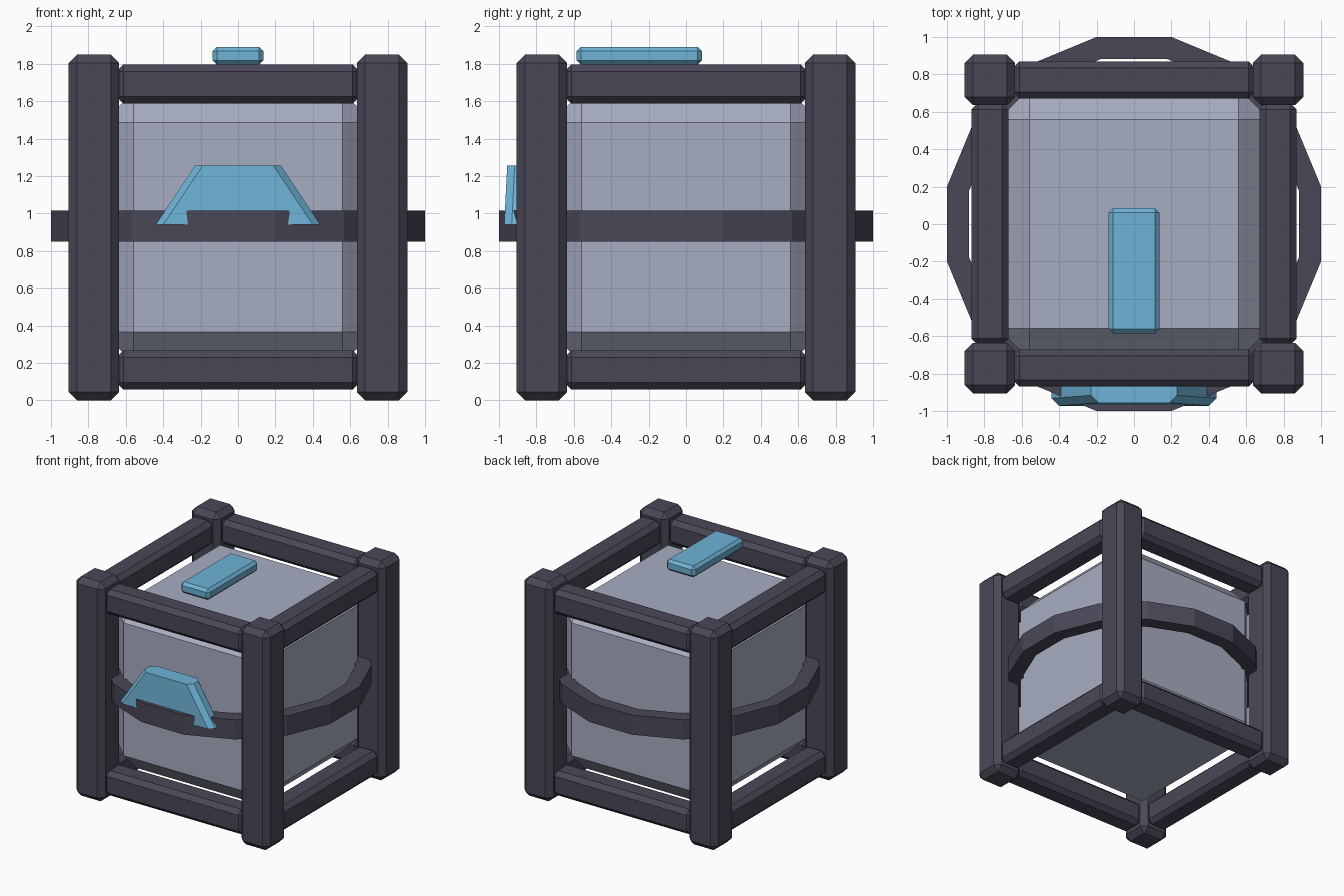
import bpy
import bmesh
from math import cos, sin, tau

cube = bpy.data.objects.get("Cube")
if cube:
    bpy.data.objects.remove(cube, do_unlink=True)


def material(name, rgb):
    m = bpy.data.materials.new(name)
    m.use_nodes = True
    m.diffuse_color = (*rgb, 1)
    node = next(n for n in m.node_tree.nodes if n.type == 'BSDF_PRINCIPLED')
    node.inputs["Base Color"].default_value = (*rgb, 1)
    return m


DARK = material("dark frame", (0.068, 0.064, 0.096))
PALE = material("pale panel", (0.39, 0.42, 0.54))
BLUE = material("sky blue", (0.155, 0.45, 0.67))


def finish(bm, name, mat):
    bmesh.ops.recalc_face_normals(bm, faces=bm.faces)
    mesh = bpy.data.meshes.new(name)
    bm.to_mesh(mesh)
    bm.free()
    mesh.materials.append(mat)
    obj = bpy.data.objects.new(name, mesh)
    bpy.context.collection.objects.link(obj)
    return obj


def chamfered_box(name, centre, size, chamfer, mat):
    bm = bmesh.new()
    bmesh.ops.create_cube(bm, size=1)
    bmesh.ops.scale(bm, vec=size, verts=bm.verts)
    bmesh.ops.bevel(bm, geom=bm.edges[:], offset=chamfer, segments=1,
                    affect='EDGES', profile=0.5)
    bmesh.ops.translate(bm, vec=centre, verts=bm.verts)
    return finish(bm, name, mat)


def loft(name, rings, mat, closed=False):
    """Skin matching point loops; cap the ends unless closed into a ring."""
    bm = bmesh.new()
    loops = [[bm.verts.new(p) for p in ring] for ring in rings]
    pairs = list(zip(loops, loops[1:]))
    if closed:
        pairs.append((loops[-1], loops[0]))
    else:
        bm.faces.new(loops[0])
        bm.faces.new(loops[-1])
    for a, b in pairs:
        for i in range(len(a)):
            j = (i + 1) % len(a)
            bm.faces.new((a[i], a[j], b[j], b[i]))
    return finish(bm, name, mat)


# Inner container
chamfered_box("container", (0, 0, 0.925), (1.45, 1.45, 1.45), 0.165, PALE)

# Corner posts
for sx, side in ((-1, "right"), (1, "left")):
    for sy, end in ((-1, "front"), (1, "back")):
        chamfered_box(f"{end}_{side}_post", (sx * 0.77, sy * 0.77, 0.925),
                      (0.27, 0.27, 1.85), 0.045, DARK)

# Horizontal rails, top and bottom on all four sides
for z, level in ((0.163, "bottom"), (1.692, "top")):
    for s, end, side in ((-1, "front", "right"), (1, "back", "left")):
        chamfered_box(f"{level}_{end}_rail", (0, s * 0.77, z),
                      (1.3, 0.2, 0.21), 0.037, DARK)
        chamfered_box(f"{level}_{side}_rail", (s * 0.77, 0, z),
                      (0.2, 1.3, 0.21), 0.037, DARK)

# Sixteen-sided band around the middle
SIDES = 16
section = [(0.9, 0.85), (1.02, 0.85), (1.02, 1.015), (0.9, 1.015)]
angles = [tau * (i + 0.5) / SIDES for i in range(SIDES)]
loft("middle_band", [[(r * cos(a), r * sin(a), z) for r, z in section]
                     for a in angles], DARK, closed=True)


# Tapered front badge, leaning back slightly
def badge_section(half, front, z):
    c, back = 0.04, front + 0.14
    right = [(half - c, front), (half, front + c), (half, back - c), (half - c, back)]
    return [(x, y, z) for x, y in right] + [(-x, y, z) for x, y in reversed(right)]


loft("front_badge", [badge_section(0.44, -0.972, 0.94),
                     badge_section(0.23, -0.956, 1.255)], BLUE)

# Floating bar above the lid
chamfered_box("top_bar", (0, -0.25, 1.843), (0.27, 0.67, 0.095), 0.023, BLUE)
